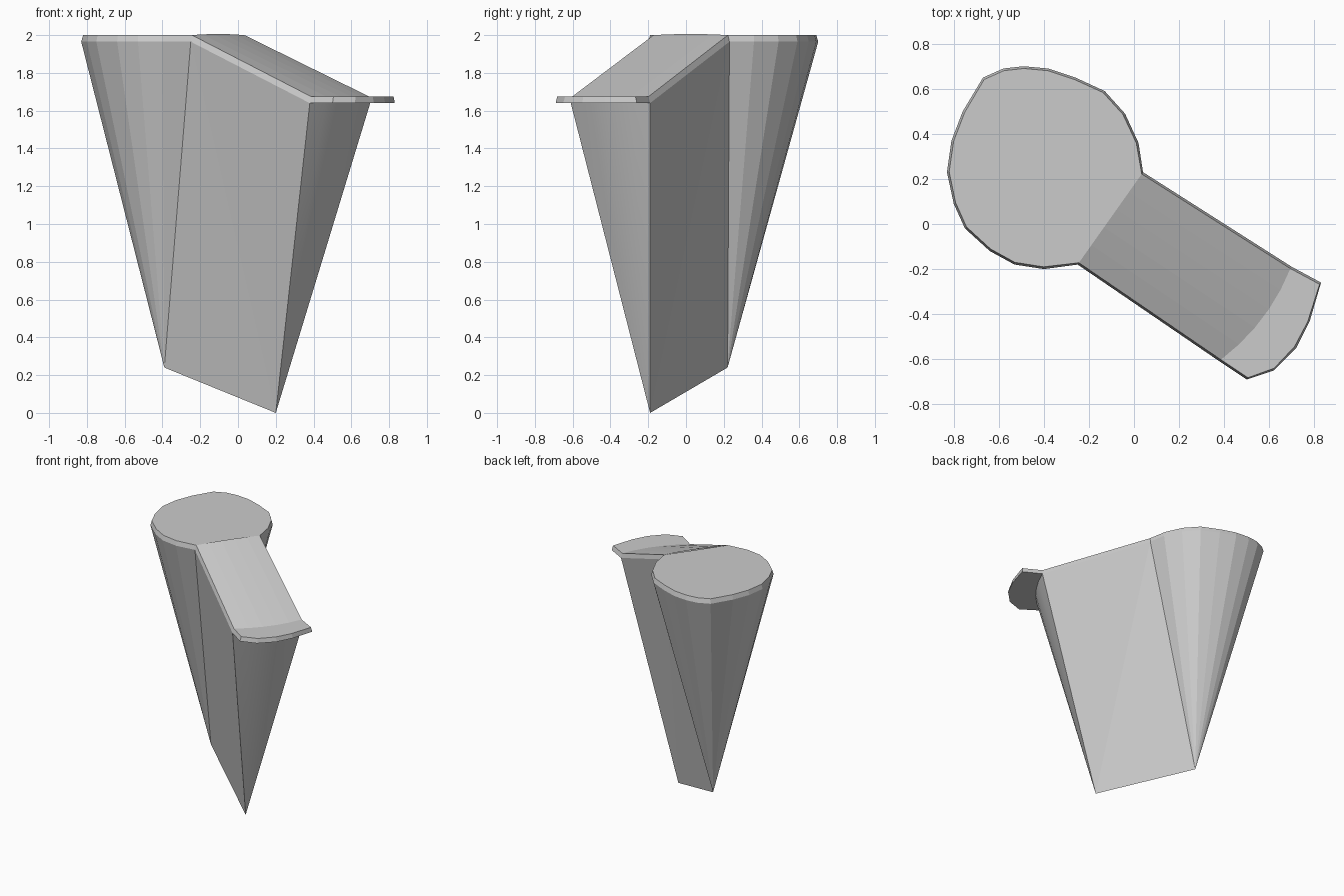
import bpy
from mathutils import Vector

cube = bpy.data.objects.get("Cube")
if cube:
    bpy.data.objects.remove(cube, do_unlink=True)

grey = bpy.data.materials.new("plain_grey")
grey.use_nodes = True
tone = (0.6, 0.6, 0.6, 1)
grey.diffuse_color = tone
grey.node_tree.nodes["Principled BSDF"].inputs["Base Color"].default_value = tone

LIP, INSET, STRIPS = 0.035, 0.01, 5
HIGH, LOW = 2.0, 1.675

# Plan outlines; each starts and ends at a corner of the ramp
upper = [Vector(p) for p in (
    (.04, .23), (.02, .36), (-.04, .49), (-.13, .59), (-.26, .65), (-.38, .69),
    (-.49, .70), (-.58, .69), (-.67, .65), (-.76, .50), (-.81, .37), (-.83, .23),
    (-.80, .09), (-.75, -.02), (-.64, -.12), (-.53, -.18), (-.40, -.20), (-.25, -.18))]
lower = [Vector(p) for p in (
    (.38, -.61), (.50, -.69), (.62, -.65), (.72, -.55), (.78, -.43),
    (.83, -.26), (.70, -.19))]
upper_tip = Vector((-.39, .22, .24))
lower_tip = Vector((.20, -.19, 0))


def at(p, z):
    return Vector((p.x, p.y, z))


def build(name, faces):
    """Make one object from a list of polygons, welding shared corners."""
    verts, index, polys = [], {}, []
    for face in faces:
        poly = []
        for co in face:
            key = tuple(round(c, 5) for c in co)
            if key not in index:
                index[key] = len(verts)
                verts.append(key)
            poly.append(index[key])
        polys.append(poly)
    mesh = bpy.data.meshes.new(name)
    mesh.from_pydata(verts, [], polys)
    mesh.materials.append(grey)
    obj = bpy.data.objects.new(name, mesh)
    bpy.context.collection.objects.link(obj)
    return obj


def pairs(points):
    return zip(points, points[1:])


def inset(outline):
    """Pull an outline slightly inwards, keeping its ends on the ramp edge."""
    centre = sum(outline, Vector((0, 0))) / len(outline)
    result = [p + (centre - p).normalized() * INSET for p in outline]
    along = (outline[-1] - outline[0]).normalized() * INSET
    result[0], result[-1] = outline[0] + along, outline[-1] - along
    return result


def arc(a, b, push):
    """Shallow bow from a to b."""
    steps = [i / STRIPS for i in range(STRIPS + 1)]
    return [a.lerp(b, t) + push * (4 * t * (1 - t)) for t in steps]


def plate(name, outline, z, inner):
    """Flat platform with a flared rim; inner closes the ramp side."""
    top = inset(outline)
    faces = [[at(p, z) for p in top + inner]]
    faces += [[at(a, z), at(c, z - LIP), at(d, z - LIP), at(b, z)]
              for (a, b), (c, d) in zip(pairs(top), pairs(outline))]
    faces.append([at(p, z - LIP) for p in reversed(outline + inner)])
    return build(name, faces)


def fan(name, points, tip):
    return build(name, [[b, a, tip] for a, b in pairs(points)])


# Ramp ends, running from the back edge to the front edge
downhill = (lower[0] - upper[-1]).normalized()
top_in, low_in = inset(upper), inset(lower)
ramp_high = arc(at(top_in[0], HIGH), at(top_in[-1], HIGH), Vector((0, 0, .006)))
ramp_low = arc(at(low_in[-1], LOW), at(low_in[0], LOW), at(downhill * .035, 0))
wall_low = arc(at(lower[-1], LOW - LIP), at(lower[0], LOW - LIP), at(downhill * .035, 0))

# Platforms
plate("upper_platform", upper, HIGH, [])
plate("lower_platform", lower, LOW, [p.to_2d() for p in ramp_low[1:-1]])

# Ramp surface with its two side lips
ramp = [[a, d, c, b] for (a, b), (d, c) in zip(pairs(ramp_high), pairs(ramp_low))]
back = [at(upper[0], HIGH - LIP), at(lower[-1], LOW - LIP)]
front = [at(upper[-1], HIGH - LIP), at(lower[0], LOW - LIP)]
ramp.append([ramp_high[0], back[0], back[1], ramp_low[0]])
ramp.append([ramp_high[-1], ramp_low[-1], front[1], front[0]])
build("ramp", ramp)

# Side walls narrowing to the keel edge
build("front_wall", [[front[0], upper_tip, lower_tip], [front[0], lower_tip, front[1]]])
build("back_wall", [[back[0], lower_tip, upper_tip], [back[0], back[1], lower_tip]])

# Tapering ends below the platforms
fan("upper_cone", [at(p, HIGH - LIP) for p in upper], upper_tip)
lower_end = fan("lower_cone", list(reversed(wall_low)), lower_tip)
lower_end.data.shade_smooth()
